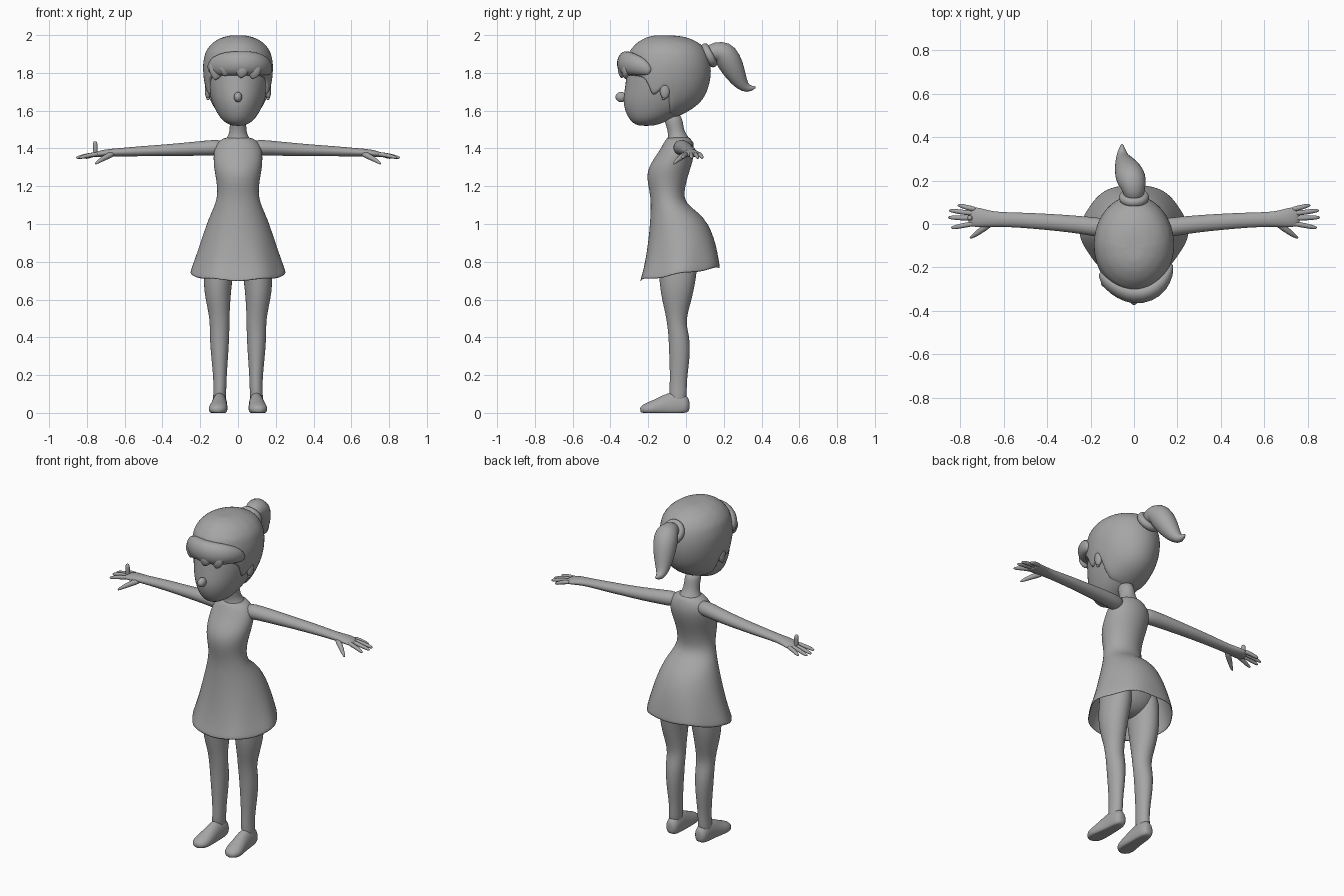
import bpy, bmesh, math
from mathutils import Vector

cube = bpy.data.objects.get("Cube")
if cube:
    bpy.data.objects.remove(cube, do_unlink=True)

grey = bpy.data.materials.new("plain_grey")
grey.use_nodes = True
colour = (0.38, 0.38, 0.38, 1)
grey.diffuse_color = colour
grey.node_tree.nodes["Principled BSDF"].inputs["Base Color"].default_value = colour

TAU = math.tau


def finish(name, bm, subdiv=1, thickness=0):
    bmesh.ops.recalc_face_normals(bm, faces=bm.faces)
    mesh = bpy.data.meshes.new(name)
    bm.to_mesh(mesh)
    bm.free()
    for p in mesh.polygons:
        p.use_smooth = True
    mesh.materials.append(grey)
    ob = bpy.data.objects.new(name, mesh)
    bpy.context.collection.objects.link(ob)
    if thickness:
        mod = ob.modifiers.new("thickness", "SOLIDIFY")
        mod.thickness = thickness
        mod.offset = -1
    if subdiv:
        mod = ob.modifiers.new("smooth", "SUBSURF")
        mod.levels = mod.render_levels = subdiv
    return ob


def loft(name, rings, cap_start=True, cap_end=True, thickness=0):
    bm = bmesh.new()
    rows = [[bm.verts.new(p) for p in ring] for ring in rings]
    for a, b in zip(rows, rows[1:]):
        n = len(a)
        for i in range(n):
            j = (i + 1) % n
            bm.faces.new((a[i], a[j], b[j], b[i]))
    # close the ends with fans so that they subdivide evenly
    for row, wanted in ((rows[0], cap_start), (rows[-1], cap_end)):
        if wanted:
            mid = bm.verts.new(sum((v.co for v in row), Vector()) / len(row))
            for i in range(len(row)):
                bm.faces.new((row[i], row[(i + 1) % len(row)], mid))
    return finish(name, bm, 1, thickness)


def level_ring(z, x0, x1, y0, y1, n=24):
    return [Vector(((x0 + x1) / 2 + (x1 - x0) / 2 * math.cos(TAU * i / n),
                    (y0 + y1) / 2 + (y1 - y0) / 2 * math.sin(TAU * i / n), z))
            for i in range(n)]


def tube(name, points, ref, n=16, side=1, floor=False):
    """Points are x, y, z, sideways radius, radius along ref."""
    centres = [Vector((p[0] * side, p[1], p[2])) for p in points]
    rings = []
    for k, c in enumerate(centres):
        t = (centres[min(k + 1, len(points) - 1)] - centres[max(k - 1, 0)]).normalized()
        b = Vector(ref)
        b = (b - t * b.dot(t)).normalized()
        a = t.cross(b)
        ra, rb = points[k][3], points[k][-1]
        ring = [c + a * ra * math.cos(TAU * i / n) + b * rb * math.sin(TAU * i / n)
                for i in range(n)]
        if floor:
            for v in ring:
                v.z = max(v.z, 0)
        rings.append(ring)
    return loft(name, rings)


def ball(name, centre, radii):
    bm = bmesh.new()
    bmesh.ops.create_uvsphere(bm, u_segments=20, v_segments=12, radius=1)
    bmesh.ops.scale(bm, vec=radii, verts=bm.verts)
    bmesh.ops.translate(bm, vec=centre, verts=bm.verts)
    return finish(name, bm, 0)


def interp(table, x):
    for a, b in zip(table, table[1:]):
        if x <= b[0]:
            f = max(0, (x - a[0]) / (b[0] - a[0]))
            return [p + (q - p) * f for p, q in zip(a, b)][1:]
    return list(table[-1][1:])


UP, BACK, SIDE = (0, 0, 1), (0, 1, 0), (1, 0, 0)

# Head: height, half width, front, back
skull = [(1.52, .03, -.25, -.17), (1.535, .068, -.285, -.12), (1.565, .098, -.308, -.06),
         (1.61, .124, -.328, .03), (1.66, .145, -.335, .08), (1.72, .162, -.325, .108),
         (1.78, .172, -.318, .12), (1.85, .174, -.308, .12), (1.91, .16, -.288, .1),
         (1.95, .125, -.25, .06), (1.975, .08, -.205, .005), (1.988, .025, -.15, -.07)]
loft("head", [level_ring(z, -w, w, f, b) for z, w, f, b in skull])
ball("nose", (0, -.343, 1.672), (.022, .03, .027))

# Hair cap: hairline height by how far back the point lies (-1 front, 1 back)
hairline = [(-1, 1.79), (-.6, 1.78), (-.42, 1.75), (-.3, 1.67), (-.18, 1.67),
            (-.08, 1.74), (.08, 1.74), (.2, 1.64), (.5, 1.59), (1, 1.565)]
SEG = 48
rows = []
for v, puff in [(k / 14, .012) for k in range(1, 15)] + [(1, -.006)]:
    row = []
    for i in range(SEG):
        c, s = math.cos(TAU * i / SEG), math.sin(TAU * i / SEG)
        low = interp(hairline, s)[0]
        z = 1.988 - (1.988 - low) * (1 - math.cos(v * math.pi / 2))
        w, f, b = interp(skull, z)
        lift = max(0, z - 1.85) / .138 * puff
        row.append(Vector(((w + puff) * c, (f + b) / 2 + ((b - f) / 2 + puff) * s, z + lift)))
    rows.append(row)
loft("hair_cap", rows, True, False)

# Fringe roll with hanging tufts
tube("fringe", [(-.15, -.225, 1.82, .02, .03), (-.12, -.265, 1.838, .038, .055),
                (-.06, -.303, 1.85, .046, .064), (0, -.324, 1.85, .05, .066),
                (.07, -.312, 1.85, .05, .066), (.12, -.275, 1.845, .045, .058),
                (.155, -.225, 1.83, .03, .045), (.172, -.19, 1.805, .01, .02)], UP)
for x, y, low in ((-.115, -.275, 1.765), (-.065, -.315, 1.785), (.02, -.34, 1.775), (.085, -.32, 1.77)):
    tube("fringe_tuft", [(x, y + .01, 1.86, .035, .02), (x, y, 1.82, .042, .025),
                         (x, y, low + .018, .03, .018), (x - .01, y, low, .008, .006)], BACK)

# Ponytail and its band
tube("ponytail", [(0, .12, 1.895, .045), (0, .155, 1.915, .052), (-.008, .195, 1.912, .068),
                  (-.02, .228, 1.865, .07), (-.035, .262, 1.795, .056), (-.05, .295, 1.738, .037),
                  (-.057, .33, 1.712, .022), (-.055, .368, 1.724, .006)], SIDE)
bm = bmesh.new()
axis = Vector((0, .88, .46))
up = axis.cross(Vector(SIDE))
grid = []
for i in range(28):
    out = Vector(SIDE) * math.cos(TAU * i / 28) + up * math.sin(TAU * i / 28)
    grid.append([bm.verts.new(Vector((0, .122, 1.893)) + out * (.05 + .021 * math.cos(TAU * j / 10))
                              + axis * .023 * math.sin(TAU * j / 10)) for j in range(10)])
for i in range(28):
    for j in range(10):
        p, q = grid[i], grid[(i + 1) % 28]
        bm.faces.new((p[j], q[j], q[(j + 1) % 10], p[(j + 1) % 10]))
finish("hair_band", bm)

# Neck
loft("neck", [level_ring(z, -w, w, f, b) for z, w, f, b in
              ((1.4, .1, -.11, .035), (1.445, .066, -.098, .027), (1.475, .048, -.095, .0),
               (1.51, .043, -.1, -.014), (1.58, .045, -.13, -.02))])

# Dress: height, half width, front, back, with a tilted wavy hem
dress = [(1.46, .06, -.095, .02), (1.445, .1, -.11, .03), (1.4, .128, -.133, .045),
         (1.35, .13, -.167, .04), (1.3, .128, -.2, .026), (1.24, .116, -.208, .005),
         (1.17, .107, -.192, -.01), (1.11, .118, -.186, -.006), (1.06, .142, -.188, .07),
         (1.0, .166, -.191, .118), (.92, .192, -.2, .15), (.84, .217, -.215, .168),
         (.77, .24, -.235, .18), (.735, .25, -.25, .185)]
rings = []
for z, w, f, b in dress:
    ring = level_ring(z, -w, w, f, b, 36)
    flare = max(0, (.95 - z) / .215)
    for i, v in enumerate(ring):
        a = TAU * i / 36
        ripple = 1 + .025 * flare * math.cos(6 * a)
        v.x *= ripple
        v.y *= ripple
        v.z += flare * (.034 * math.sin(a) + .005 * math.cos(6 * a))
    rings.append(ring)
loft("dress", rings, True, False, .007)
ball("hips", (0, -.04, .87), (.17, .11, .13))

leg = [(.9, .01, .17, -.15, .07), (.76, .02, .18, -.145, .06), (.68, .033, .183, -.14, .048),
       (.6, .04, .172, -.128, .03), (.53, .044, .156, -.11, .01), (.47, .045, .149, -.1, 0),
       (.41, .046, .15, -.093, .018), (.33, .05, .145, -.09, .022), (.25, .056, .137, -.087, .015),
       (.17, .061, .13, -.085, .004), (.11, .062, .13, -.09, .005), (.05, .065, .135, -.08, 0)]
foot = [(.096, .018, .04, .015, .025), (.096, .008, .04, .036, .05), (.096, -.03, .04, .04, .075),
        (.098, -.09, .036, .041, .072), (.102, -.15, .026, .048, .05), (.107, -.195, .02, .052, .038),
        (.109, -.225, .017, .04, .028), (.109, -.242, .015, .018, .014)]
arm = [(.08, -.03, 1.405, .045, .045), (.16, -.015, 1.403, .045, .04), (.28, 0, 1.395, .04, .036),
       (.4, .01, 1.39, .038, .03), (.52, .018, 1.385, .035, .027), (.62, .021, 1.38, .034, .022),
       (.67, .024, 1.378, .038, .021), (.72, .03, 1.373, .047, .019), (.76, .036, 1.365, .044, .013)]
fingers = [("little_finger", .068, .812, .086), ("ring_finger", .048, .852, .062),
           ("middle_finger", .026, .856, .03), ("index_finger", .003, .842, -.017)]

# Paired parts
for s, tag in ((1, "left"), (-1, "right")):
    loft(tag + "_leg", [level_ring(z, s * a, s * b, f, k) for z, a, b, f, k in leg])
    tube(tag + "_foot", foot, UP, 20, s, True)
    tube(tag + "_arm", arm, UP, 20, s)
    for name, y, tx, ty in fingers:
        tube(tag + "_" + name, [(.73, y, 1.372, .013), ((.74 + tx) / 2, (y + ty) / 2, 1.364, .012),
                                (tx - .012, ty, 1.353, .01), (tx, ty, 1.35, .005)], UP, 10, s)
    tube(tag + "_thumb", [(.66, .005, 1.373, .018), (.7, -.025, 1.355, .016),
                          (.735, -.052, 1.333, .011), (.756, -.065, 1.318, .005)], UP, 10, s)
    ball(tag + "_ear", (s * .16, -.112, 1.708), (.016, .026, .046))
    ball(tag + "_earring", (s * .158, -.118, 1.665), (.009, .009, .009))

# Raised stub on the back of the right hand
tube("right_hand_stub", [(-.755, .028, 1.365, .012), (-.755, .028, 1.4, .012),
                         (-.757, .028, 1.425, .014), (-.757, .028, 1.438, .008)], BACK, 12)
